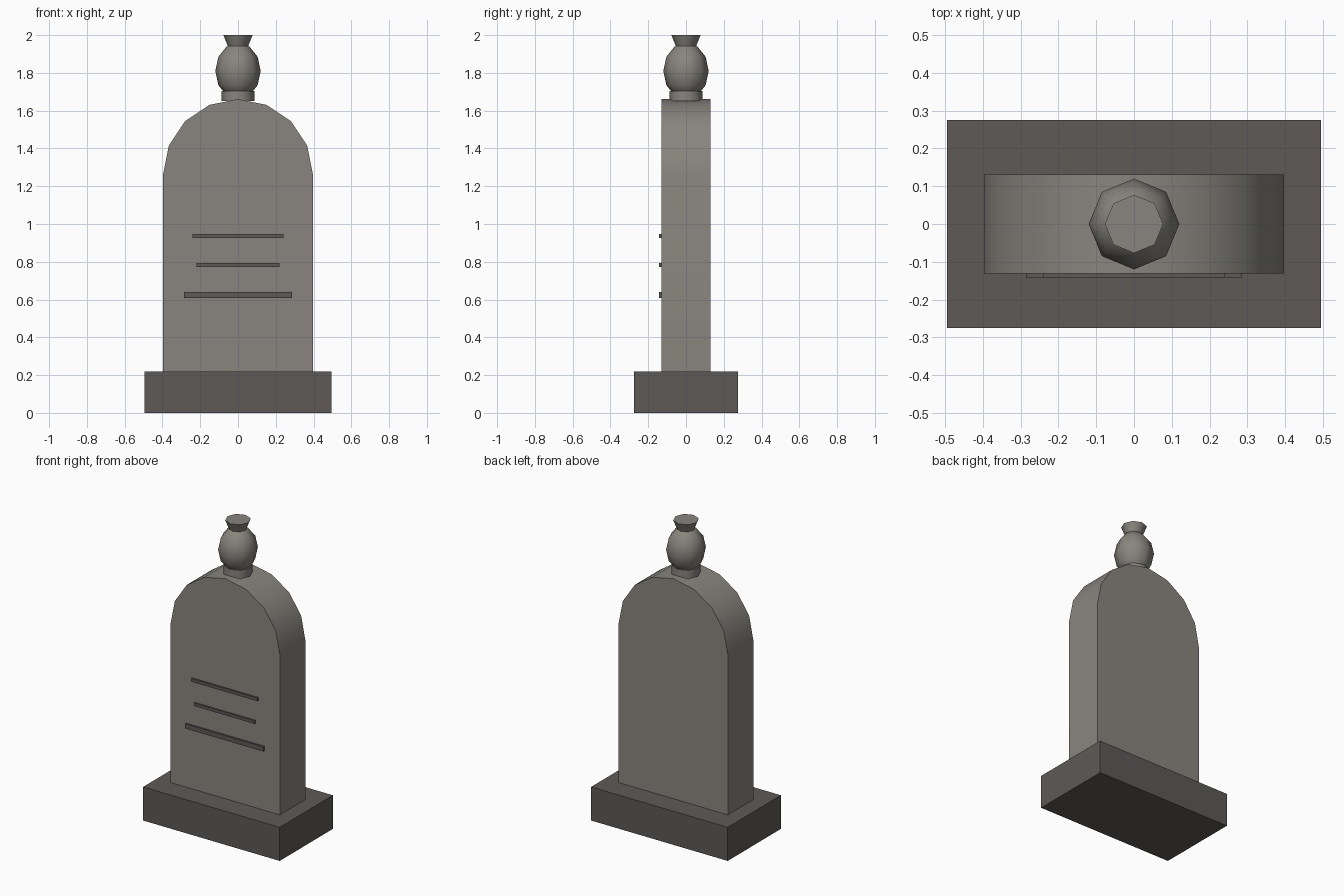
import bpy, bmesh, math

if "Cube" in bpy.data.objects:
    bpy.data.objects.remove(bpy.data.objects["Cube"])


def material(name, color):
    m = bpy.data.materials.new(name)
    m.diffuse_color = (*color, 1)
    m.use_nodes = True
    m.node_tree.nodes["Principled BSDF"].inputs["Base Color"].default_value = m.diffuse_color
    return m


STONE = material("stone", (0.25, 0.235, 0.21))
DARK = material("dark_stone", (0.11, 0.102, 0.094))


def finish(name, bm, mat, smooth=None):
    bmesh.ops.recalc_face_normals(bm, faces=bm.faces)
    mesh = bpy.data.meshes.new(name)
    bm.to_mesh(mesh)
    bm.free()
    ob = bpy.data.objects.new(name, mesh)
    bpy.context.collection.objects.link(ob)
    mesh.materials.append(mat)
    if smooth:
        bpy.ops.object.select_all(action='DESELECT')
        ob.select_set(True)
        bpy.context.view_layer.objects.active = ob
        bpy.ops.object.shade_smooth_by_angle(angle=math.radians(smooth))
    return ob


def box(name, x, y0, y1, z0, z1, mat):
    bm = bmesh.new()
    bmesh.ops.create_cube(bm, size=1)
    for v in bm.verts:
        v.co = (v.co.x * 2 * x, y1 if v.co.y > 0 else y0, z1 if v.co.z > 0 else z0)
    return finish(name, bm, mat)


def cone(name, r0, r1, z0, z1):
    bm = bmesh.new()
    bmesh.ops.create_cone(bm, cap_ends=True, segments=8, radius1=r0, radius2=r1, depth=z1 - z0)
    bmesh.ops.translate(bm, verts=bm.verts, vec=(0, 0, (z0 + z1) / 2))
    return finish(name, bm, STONE, 50)


# plinth
box("plinth", 0.495, -0.275, 0.275, 0, 0.22, DARK)

# round-topped slab: half circle of eight segments above straight sides
R, SPRING, HALF = 0.396, 1.265, 0.131
profile = [(-R, 0.22), (R, 0.22)]
profile += [(R * math.cos(i * math.pi / 8), SPRING + R * math.sin(i * math.pi / 8)) for i in range(9)]
bm = bmesh.new()
face = bm.faces.new([bm.verts.new((x, -HALF, z)) for x, z in profile])
ext = bmesh.ops.extrude_face_region(bm, geom=[face], use_keep_orig=True)
moved = [g for g in ext["geom"] if isinstance(g, bmesh.types.BMVert)]
bmesh.ops.translate(bm, verts=moved, vec=(0, 2 * HALF, 0))
finish("slab", bm, STONE, 35)

# raised bars on the front
for i, (x, z0, z1) in enumerate([(0.24, 0.927, 0.948), (0.22, 0.773, 0.793), (0.285, 0.609, 0.64)]):
    box(f"front_bar_{i + 1}", x, -0.142, -0.125, z0, z1, DARK)

# urn: collar, body and flared lip
cone("urn_collar", 0.087, 0.087, 1.65, 1.705)
bm = bmesh.new()
bmesh.ops.create_uvsphere(bm, u_segments=8, v_segments=6, radius=1)
for v in bm.verts:
    v.co = (v.co.x * 0.12, v.co.y * 0.12, 1.81 + v.co.z * 0.15)
finish("urn_body", bm, STONE, 60)
cone("urn_lip", 0.053, 0.077, 1.94, 2.0)
